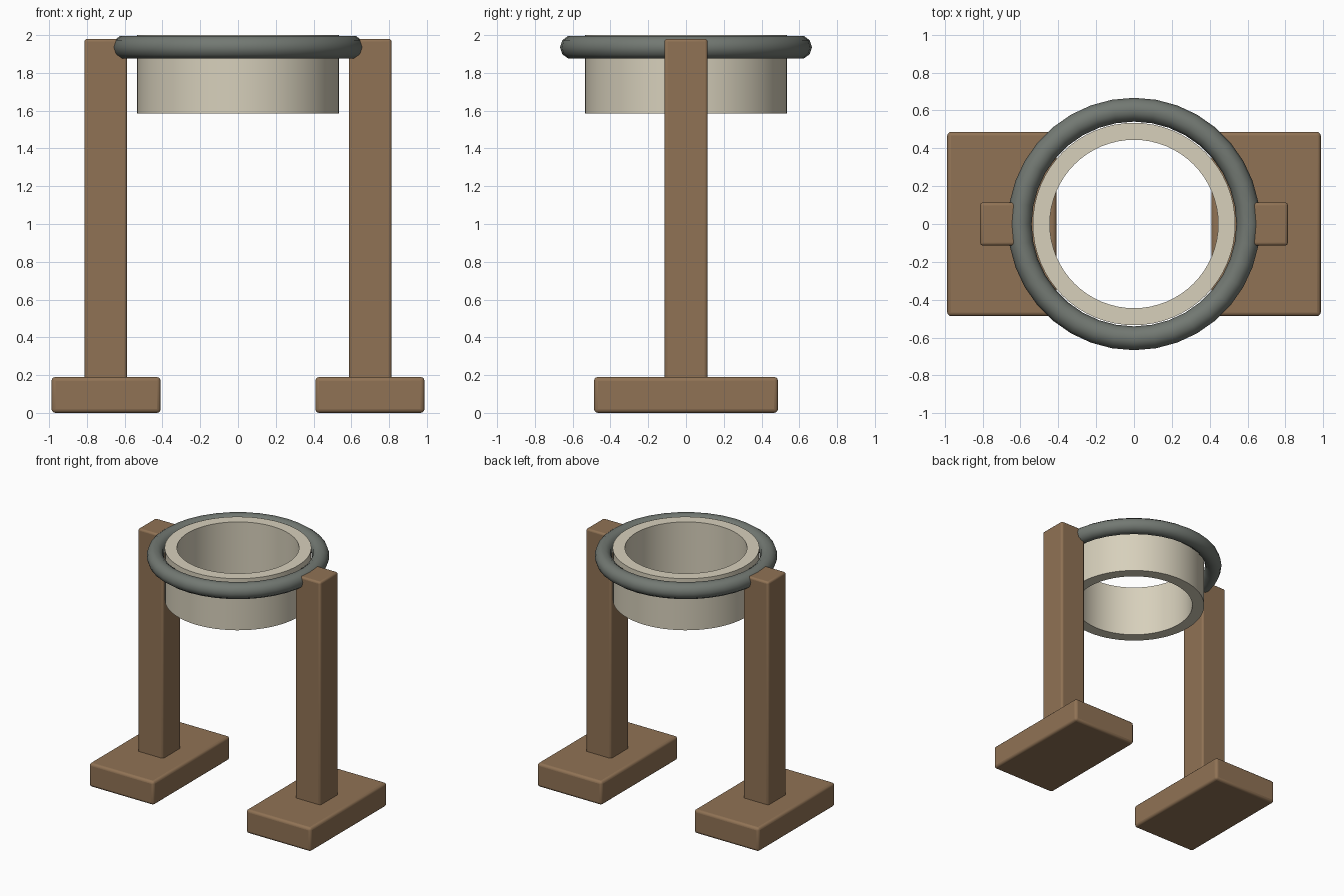
import bpy, bmesh
from math import sin, cos, tau

if "Cube" in bpy.data.objects:
    bpy.data.objects.remove(bpy.data.objects["Cube"])


def material(name, color):
    m = bpy.data.materials.new(name)
    m.diffuse_color = (*color, 1)
    m.use_nodes = True
    m.node_tree.nodes["Principled BSDF"].inputs["Base Color"].default_value = m.diffuse_color
    return m


wood = material("brown_wood", (0.28, 0.17, 0.09))
cream = material("cream", (0.68, 0.63, 0.50))
grey = material("dark_grey", (0.17, 0.19, 0.17))


def smooth(obj):
    bpy.ops.object.select_all(action='DESELECT')
    obj.select_set(True)
    bpy.context.view_layer.objects.active = obj
    bpy.ops.object.shade_smooth_by_angle(angle=0.7)


def box(name, lo, hi, bevel):
    centre = [(a + b) / 2 for a, b in zip(lo, hi)]
    bpy.ops.mesh.primitive_cube_add(size=1, location=centre)
    obj = bpy.context.object
    obj.name = name
    obj.scale = [b - a for a, b in zip(lo, hi)]
    bpy.ops.object.transform_apply(location=False, rotation=False, scale=True)
    mod = obj.modifiers.new("Bevel", 'BEVEL')
    mod.width = bevel
    mod.segments = 3
    obj.data.materials.append(wood)
    smooth(obj)


def revolve(name, profile, steps, mat):
    """Sweep a closed (radius, z) profile around the z axis."""
    bm = bmesh.new()
    rings = [[bm.verts.new((r * cos(tau * i / steps), r * sin(tau * i / steps), z))
              for r, z in profile] for i in range(steps)]
    n = len(profile)
    for i in range(steps):
        a, b = rings[i], rings[(i + 1) % steps]
        for j in range(n):
            k = (j + 1) % n
            bm.faces.new((a[j], b[j], b[k], a[k]))
    bmesh.ops.recalc_face_normals(bm, faces=bm.faces)
    mesh = bpy.data.meshes.new(name)
    bm.to_mesh(mesh)
    bm.free()
    obj = bpy.data.objects.new(name, mesh)
    bpy.context.collection.objects.link(obj)
    mesh.materials.append(mat)
    smooth(obj)
    return obj


# Feet and posts on both sides
for side, s in (("left", -1), ("right", 1)):
    x0, x1 = sorted((s * 0.41, s * 0.987))
    box(side + "_foot", (x0, -0.487, 0), (x1, 0.487, 0.19), 0.02)
    x0, x1 = sorted((s * 0.587, s * 0.813))
    box(side + "_post", (x0, -0.114, 0.17), (x1, 0.114, 1.98), 0.015)

# Open cylindrical sleeve
revolve("sleeve", [(0.535, 1.585), (0.535, 2.0), (0.445, 2.0), (0.445, 1.585)],
        64, cream)

# Round holding ring, resting between the posts
tube = [(0.604 + 0.063 * cos(tau * i / 10), 1.936 + 0.063 * sin(tau * i / 10))
        for i in range(10)]
ring = revolve("holding_ring", tube, 36, grey)
ring.data.shade_smooth()
